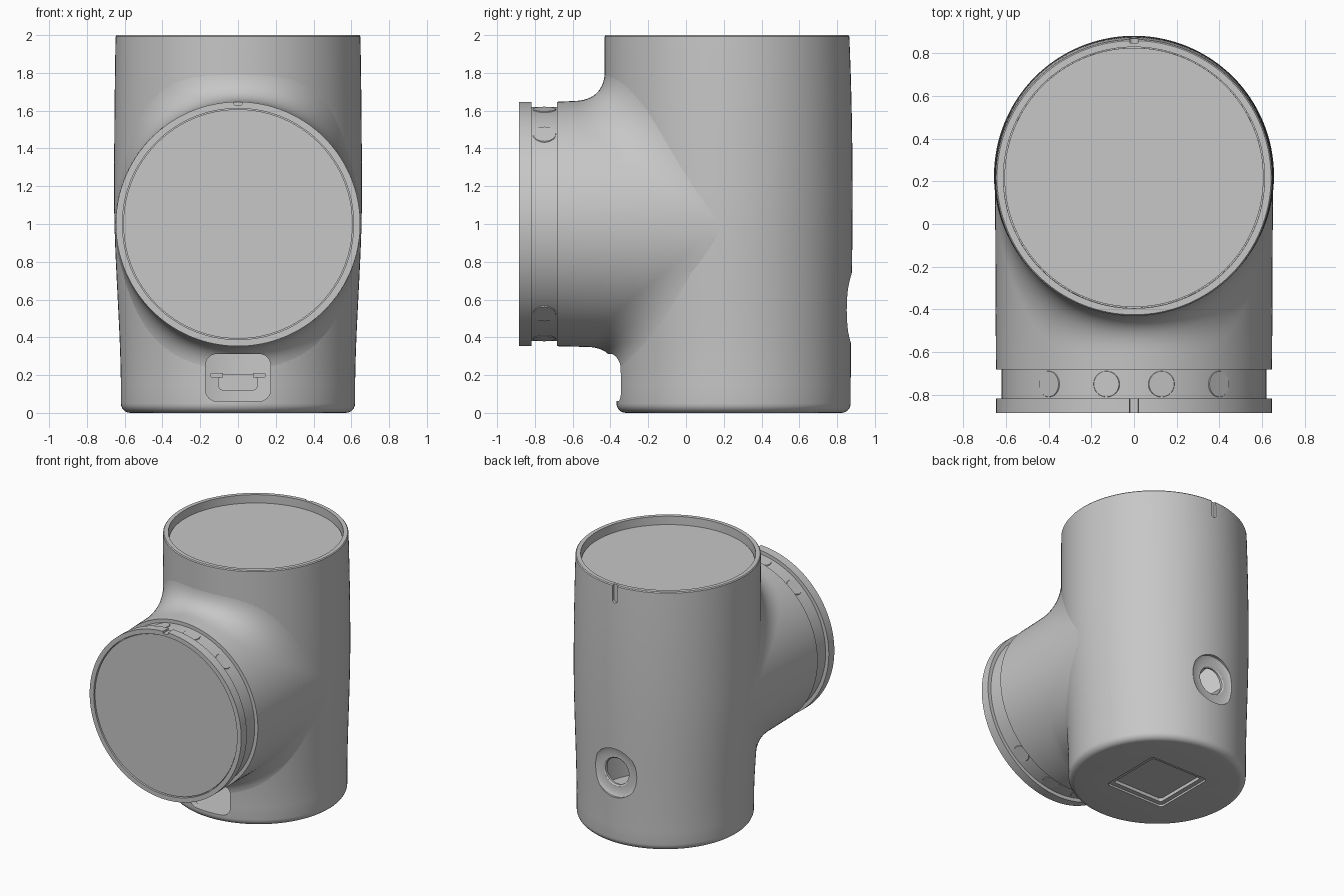
import bpy, bmesh, math
from mathutils import Matrix, Vector

if "Cube" in bpy.data.objects:
    bpy.data.objects.remove(bpy.data.objects["Cube"])

SEG = 128
TAU = math.tau

grey = bpy.data.materials.new("light_grey")
grey.use_nodes = True
grey.diffuse_color = (0.57, 0.57, 0.57, 1)
grey.node_tree.nodes["Principled BSDF"].inputs["Base Color"].default_value = grey.diffuse_color


def finish(name, bm):
    bmesh.ops.recalc_face_normals(bm, faces=bm.faces)
    mesh = bpy.data.meshes.new(name)
    bm.to_mesh(mesh)
    bm.free()
    mesh.materials.append(grey)
    obj = bpy.data.objects.new(name, mesh)
    bpy.context.collection.objects.link(obj)
    return obj


def loft(name, rings):
    """Closed solid through a list of equal-length point rings."""
    bm = bmesh.new()
    loops = [[bm.verts.new(p) for p in ring] for ring in rings]
    for a, b in zip(loops, loops[1:]):
        for i in range(len(a)):
            j = (i + 1) % len(a)
            bm.faces.new((a[i], a[j], b[j], b[i]))
    bm.faces.new(loops[0])
    bm.faces.new(loops[-1])
    return finish(name, bm)


def plate(name, w, h, corner, depth, loc, flat=False):
    """Rounded rectangle facing -y (or lying flat), thickness centred on loc."""
    outline = []
    for k, (sx, sz) in enumerate([(1, 1), (-1, 1), (-1, -1), (1, -1)]):
        for s in range(7):
            a = (k + s / 6) * TAU / 4
            outline.append((sx * (w / 2 - corner) + corner * math.cos(a),
                            sz * (h / 2 - corner) + corner * math.sin(a)))
    rings = []
    for d in (-depth / 2, depth / 2):
        off = [(u, v, d) if flat else (u, d, v) for u, v in outline]
        rings.append([Vector(p) + Vector(loc) for p in off])
    return loft(name, rings)


def cut(target, cutters):
    bpy.context.view_layer.objects.active = target
    for c in cutters:
        m = target.modifiers.new("cut", 'BOOLEAN')
        m.operation, m.solver, m.object = 'DIFFERENCE', 'EXACT', c
        bpy.ops.object.modifier_apply(modifier=m.name)


def smooth(obj, angle=32):
    bpy.ops.object.select_all(action='DESELECT')
    obj.select_set(True)
    bpy.context.view_layer.objects.active = obj
    bpy.ops.object.shade_smooth_by_angle(angle=math.radians(angle))


# Body radius and centre drift with height, swelling gently around the branch
def ease(z, low, mid, top):
    if z < 1.15:
        t = min(max((z - 0.1) / 1.05, 0), 1)
        return low + (mid - low) * t * t * (3 - 2 * t)
    t = min((z - 1.15) / 0.85, 1)
    return mid + (top - mid) * t * t


def body_radius(z):
    return ease(z, 0.62, 0.656, 0.648)


def body_centre(z):
    return ease(z, 0.252, 0.226, 0.217)


def body_front(x, z):
    return body_centre(z) - math.sqrt(max(body_radius(z) ** 2 - x * x, 0))


def body_ring(r, z):
    return [(r * math.sin(i * TAU / SEG), body_centre(z) + r * math.cos(i * TAU / SEG), z)
            for i in range(SEG)]


# Main body with rounded foot and a recessed top cap
profile = []
for i in range(7):
    a = i / 6 * TAU / 4
    profile.append((0.57 + 0.05 * math.sin(a), 0.05 - 0.05 * math.cos(a)))
profile += [(body_radius(z / 20), z / 20) for z in range(3, 40)]
profile += [(0.648, 1.993), (0.642, 2), (0.612, 2), (0.612, 1.92), (0.607, 1.92), (0.607, 1.938)]
body = loft("main_body", [body_ring(r, z) for r, z in profile])

# Hollow interior, seen through the hatch and the port
heights = (0.06, 0.3, 0.6, 0.9, 1.2, 1.5, 1.88)
cavity = loft("cavity_cutter", [body_ring(body_radius(z) - 0.05, z) for z in heights])


# Side branch: front cap, rim flange, neck, then a filleted flare into the body
def branch_ring(fn):
    ring = []
    for i in range(SEG):
        a = i * TAU / SEG
        rho, y = fn(a)
        ring.append((rho * math.sin(a), y, 1 + rho * math.cos(a)))
    return ring


def flare(t):
    def point(a):
        c = math.cos(a)
        side = (1 - abs(c)) ** 3
        size = 0.06 + (0.095 + 0.01 * c) * c * c + (0.4 + 0.2 * c) * c * c * (1 - c * c)
        r = 0.654

        def front(rho):
            return body_front(rho * math.sin(a), 1 + rho * c)
        end = r + size * abs(c)
        p0 = (0.651, front(r) - size)
        p1 = (r, front(r))
        p2 = (end - 0.02 * side, front(end) + 0.002 + 0.06 * side)
        k = ((1 - t) ** 2, 2 * t * (1 - t), t * t)
        return tuple(sum(w * p[n] for w, p in zip(k, (p0, p1, p2))) for n in (0, 1))
    return point


steps = [(0.607, -0.876), (0.607, -0.85), (0.612, -0.85), (0.612, -0.885), (0.647, -0.885),
         (0.647, -0.817), (0.62, -0.817), (0.62, -0.682), (0.647, -0.682)]
rings = [branch_ring(lambda a, s=s: s) for s in steps]
rings += [branch_ring(flare(t / 12)) for t in range(13)]
rings.append(branch_ring(lambda a: (0.58, flare(1)(a)[1] + 0.06)))
branch = loft("side_branch", rings)

# Cutters: hatch opening, rim slots and base recess
hatch = plate("hatch_cutter", 0.345, 0.25, 0.06, 0.5, (0, -0.45, 0.187))
rim_slot = plate("rim_slot_cutter", 0.04, 0.15, 0.019, 0.05, (0, 0.873, 1.94))
flange_slot = plate("flange_slot_cutter", 0.04, 0.05, 0.004, 0.12, (0, -0.85, 1.655))
base_outer = plate("base_cutter", 0.5, 0.5, 0.03, 0.03, (0, 0.25, 0), flat=True)
base_inner = plate("base_inner_cutter", 0.43, 0.43, 0.02, 0.08, (0, 0.25, 0), flat=True)

# Round stepped port in the back
port = loft("port_cutter", [[(r * math.cos(i * TAU / 64), y, 0.555 + r * math.sin(i * TAU / 64))
                             for i in range(64)]
                            for r, y in [(0.188, 1), (0.188, 0.858), (0.165, 0.845), (0.11, 0.845),
                                         (0.1, 0.838), (0.1, 0.7)]])

cut(body, [cavity, hatch, rim_slot, base_outer, base_inner, port])
cut(branch, [hatch, flange_slot])
for c in (cavity, hatch, rim_slot, flange_slot, base_outer, base_inner, port):
    bpy.data.objects.remove(c)
smooth(body)
smooth(branch)

# Bracket on the inner back wall, facing the hatch
plate("inner_bracket", 0.21, 0.085, 0.03, 0.05, (0, 0.805, 0.16))
for side, x in (("left", 0.112), ("right", -0.112)):
    plate(side + "_bracket_tab", 0.065, 0.024, 0.003, 0.06, (x, 0.8, 0.199))

# Low locking pads spaced around the neck
for i, deg in enumerate((-40, -12, 12, 40, 140, 168, 192, 220)):
    bm = bmesh.new()
    bmesh.ops.create_cone(bm, cap_ends=True, segments=32, radius1=0.064, radius2=0.06, depth=0.008,
                          matrix=Matrix.Translation((0, -0.75, 0.618)))
    bm.transform(Matrix.Translation((0, 0, 1)) @ Matrix.Rotation(math.radians(deg), 4, 'Y'))
    smooth(finish("neck_pad_%d" % (i + 1), bm))
